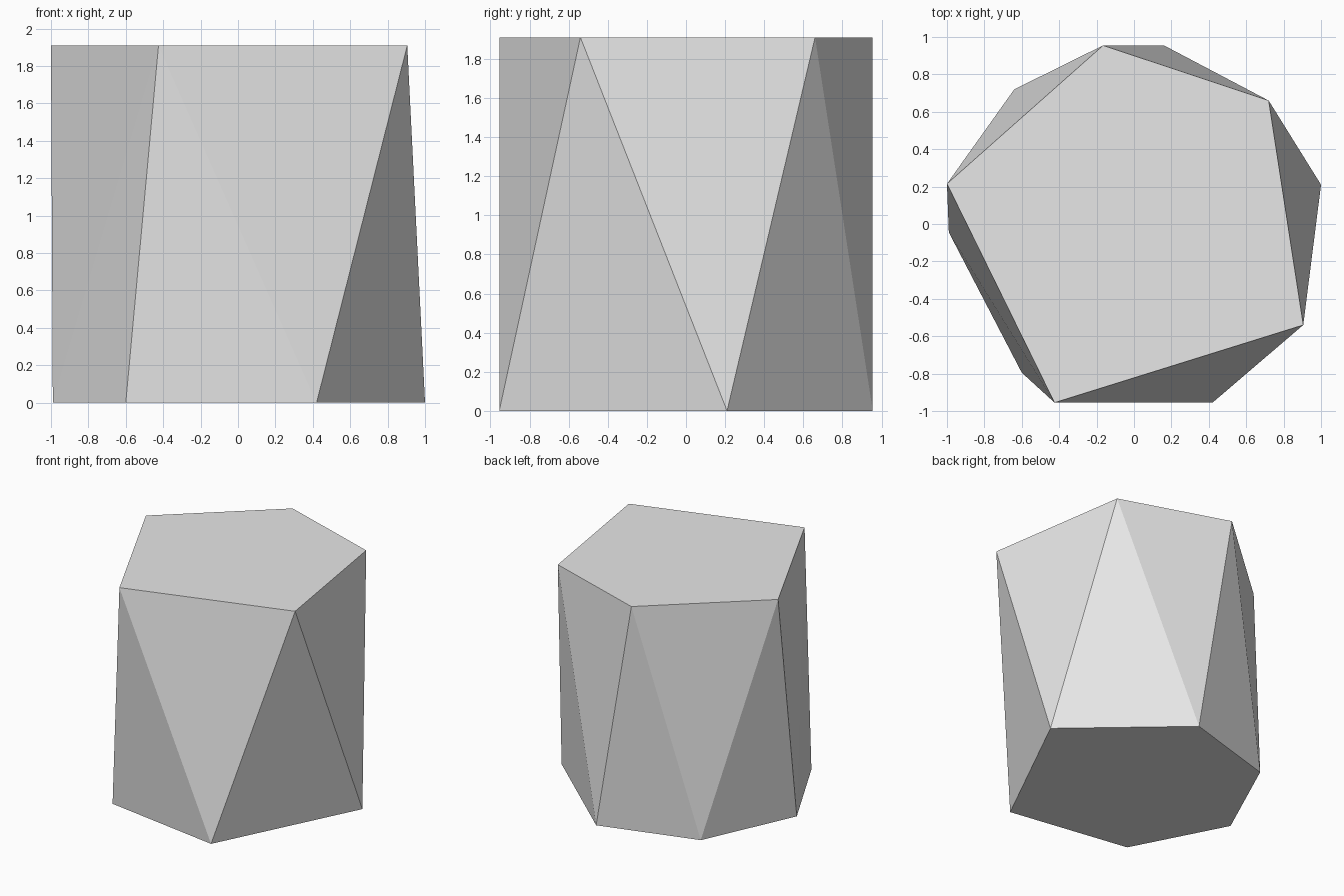
import bpy, bmesh

# Remove the default object
cube = bpy.data.objects.get("Cube")
if cube:
    bpy.data.objects.remove(cube, do_unlink=True)

HEIGHT = 1.91

# Five-sided top and six-sided base outlines
top_outline = [(-1, 0.215), (-0.425, -0.955), (0.905, -0.54), (0.72, 0.66), (-0.165, 0.955)]
base_outline = [(1, 0.21), (0.16, 0.955), (-0.64, 0.72), (-0.99, -0.045), (-0.6, -0.795), (0.42, -0.955)]

# Plain grey stone
grey = bpy.data.materials.new("light_grey")
grey.use_nodes = True
colour = (0.8, 0.8, 0.8, 1)
grey.diffuse_color = colour
grey.node_tree.nodes["Principled BSDF"].inputs["Base Color"].default_value = colour

# Faceted block: the hull wraps the two outlines in triangular sides
bm = bmesh.new()
for outline, z in ((top_outline, HEIGHT), (base_outline, 0)):
    for x, y in outline:
        bm.verts.new((x, y, z))
bmesh.ops.convex_hull(bm, input=bm.verts[:])

# Merge the flat caps back into single faces
caps = [e for e in bm.edges if len(e.link_faces) == 2 and e.calc_face_angle() < 0.001]
bmesh.ops.dissolve_edges(bm, edges=caps, use_verts=False)
bmesh.ops.recalc_face_normals(bm, faces=bm.faces[:])

mesh = bpy.data.meshes.new("faceted_block")
bm.to_mesh(mesh)
bm.free()
mesh.materials.append(grey)
block = bpy.data.objects.new("faceted_block", mesh)
bpy.context.scene.collection.objects.link(block)
